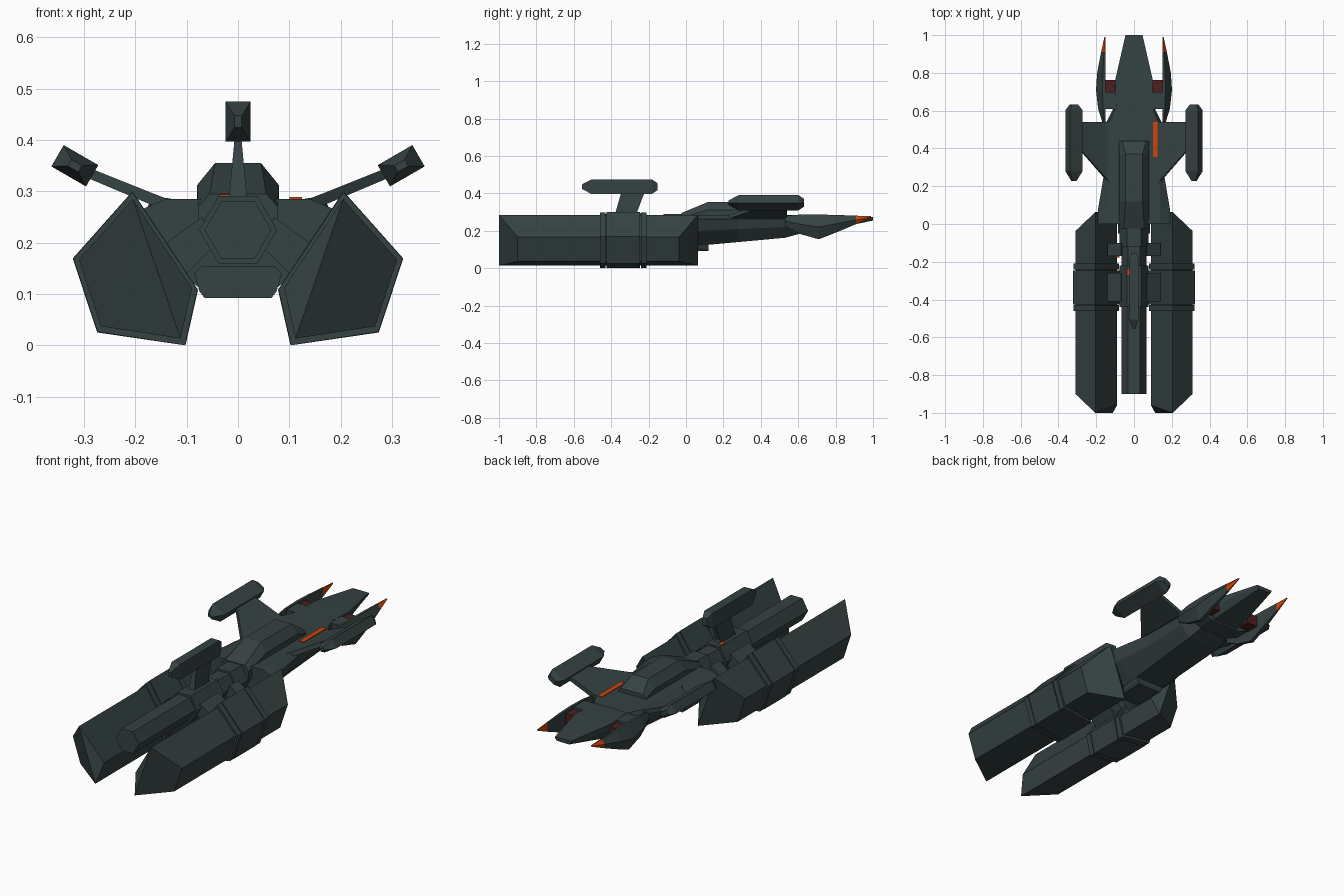
import bpy, bmesh, math
from mathutils import Matrix


def material(name, rgb):
    m = bpy.data.materials.new(name)
    m.diffuse_color = (*rgb, 1)
    return m


SLATE = material("dark slate", (0.036, 0.054, 0.054))
ORANGE = material("glow orange", (0.62, 0.06, 0.004))
RED = material("dark red", (0.075, 0.014, 0.014))


def loft(name, rings, mats=(SLATE,), rule=None, turn=0, move=(0, 0, 0)):
    """Skin a list of equal-length rings and close both ends with fans."""
    bm = bmesh.new()
    vs = [[bm.verts.new(p) for p in r] for r in rings]
    n = len(rings[0])
    for a, b in zip(vs, vs[1:]):
        for i in range(n):
            j = (i + 1) % n
            bm.faces.new((a[i], a[j], b[j], b[i]))
    for r in (vs[0], vs[-1]):
        for i in range(1, n - 1):
            bm.faces.new((r[0], r[i], r[i + 1]))
    bmesh.ops.recalc_face_normals(bm, faces=bm.faces)
    if rule:
        for f in bm.faces:
            f.material_index = rule(f.calc_center_median())
    bm.transform(Matrix.Translation(move) @ Matrix.Rotation(turn, 4, 'Y'))
    me = bpy.data.meshes.new(name)
    bm.to_mesh(me)
    bm.free()
    for m in mats:
        me.materials.append(m)
    ob = bpy.data.objects.new(name, me)
    bpy.context.collection.objects.link(ob)
    return ob


def sym(name, sections, **kw):
    """Loft along y from half profiles (half width, z), mirrored in x."""
    rings = []
    for y, half in sections:
        rings.append([(w, y, z) for w, z in half] +
                     [(-w, y, z) for w, z in reversed(half)])
    return loft(name, rings, **kw)


def box(name, x0, x1, y0, y1, z0, z1, mat=SLATE):
    return loft(name, [[(x0, y, z0), (x1, y, z0), (x1, y, z1), (x0, y, z1)]
                       for y in (y0, y1)], mats=(mat,))


def hexagon(name, r, y0, y1, cz=0.225):
    return loft(name, [[(r * math.cos(k * math.pi / 3), y,
                         cz + r * math.sin(k * math.pi / 3)) for k in range(6)]
                       for y in (y0, y1)])


# Big engine pods with slanted ends, and clamp bands around them
PROFILE = [(0.205, 0.285), (0.310, 0.167), (0.267, 0.037), (0.112, 0.0135), (0.090, 0.112)]
INSET = [0, 0.1, 0.1, 0, 0.04]
for s, side in ((1, "right"), (-1, "left")):
    loft(side + "_engine_pod",
         [[(s * x, -1 + d, z) for (x, z), d in zip(PROFILE, INSET)],
          [(s * x, 0.063 - d, z) for (x, z), d in zip(PROFILE, INSET)]])
    for k, (y0, y1, g) in enumerate(((-0.46, -0.43, 1.1), (-0.425, -0.245, 1.11),
                                     (-0.24, -0.21, 1.1))):
        loft(f"{side}_band_{k}",
             [[(s * (0.2 + (x - 0.2) * g), y, max(0, 0.145 + (z - 0.145) * g))
               for x, z in PROFILE] for y in (y0, y1)])
    # brackets between barrel and pods
    for k, (y0, y1) in enumerate(((-0.41, -0.26), (-0.17, -0.10))):
        loft(f"{side}_bracket_{k}",
             [[(s * 0.05, y, 0.19), (s * 0.12, y, 0.12), (s * 0.14, y, 0.20),
               (s * 0.07, y, 0.25)] for y in (y0, y1)])

# Central barrel and its sleeves
hexagon("barrel", 0.065, -0.9, 0.06)
hexagon("barrel_sleeve", 0.076, -0.44, -0.22)
hexagon("barrel_collar", 0.076, -0.12, 0.02)

# Main hull, belly block and canopy
sym("hull", [
    (0.00, [(0.14, 0.285), (0.195, 0.262), (0.17, 0.20), (0.08, 0.115)]),
    (0.08, [(0.14, 0.285), (0.190, 0.262), (0.17, 0.20), (0.08, 0.122)]),
    (0.28, [(0.135, 0.285), (0.156, 0.262), (0.14, 0.21), (0.085, 0.14)]),
    (0.53, [(0.135, 0.285), (0.150, 0.262), (0.14, 0.22), (0.09, 0.163)]),
    (0.61, [(0.10, 0.285), (0.110, 0.262), (0.10, 0.23), (0.08, 0.185)]),
])
sym("belly_block", [(y, [(0.07, 0.155), (0.085, 0.14), (0.075, 0.105), (0.065, 0.092)])
                    for y in (-0.05, 0.12)])
sym("canopy", [
    (-0.025, [(0.055, 0.295), (0.078, 0.27), (0.078, 0.23)]),
    (0.12, [(0.045, 0.355), (0.080, 0.312), (0.08, 0.23)]),
    (0.37, [(0.045, 0.355), (0.080, 0.312), (0.08, 0.23)]),
    (0.44, [(0.065, 0.305), (0.080, 0.287), (0.08, 0.25)]),
])

# Tail: centre prong, cross block and red vents
sym("centre_prong", [
    (0.55, [(0.09, 0.284), (0.10, 0.25), (0.07, 0.185)]),
    (0.76, [(0.10, 0.284), (0.10, 0.25), (0.07, 0.205)]),
    (1.00, [(0.045, 0.274), (0.045, 0.266), (0.035, 0.255)]),
])
sym("tail_block", [(0.61, [(0.155, 0.283), (0.155, 0.22), (0.09, 0.19)]),
                   (0.70, [(0.155, 0.283), (0.155, 0.22), (0.09, 0.19)])])
for s, side in ((1, "right"), (-1, "left")):
    loft(side + "_vent", [[(s * 0.09, y, 0.215), (s * 0.153, y, 0.215),
                           (s * 0.153, y, 0.272), (s * 0.09, y, 0.272)]
                          for y in (0.69, 0.762)], mats=(RED,))
    # side blades with glowing tips: y, outer x, bottom z, top z
    blade = [(0.53, 0.165, 0.225, 0.280), (0.61, 0.190, 0.183, 0.287),
             (0.71, 0.201, 0.155, 0.287), (0.80, 0.195, 0.190, 0.285),
             (0.91, 0.174, 0.236, 0.281), (0.99, 0.157, 0.272, 0.278)]
    loft(side + "_blade",
         [[(s * 0.152, y, t), (s * (0.152 + (x - 0.152) * 0.3), y, t),
           (s * x, y, (b + t) / 2), (s * (0.153 + (x - 0.153) * 0.4), y, b),
           (s * 0.152, y, b)] for y, x, b, t in blade],
         mats=(SLATE, ORANGE), rule=lambda c: 1 if c.y > 0.91 else 0)
    # wing struts
    loft(side + "_wing",
         [[(s * 0.12, 0.20, 0.262), (s * 0.12, 0.54, 0.262),
           (s * 0.12, 0.54, 0.284), (s * 0.12, 0.20, 0.284)],
          [(s * 0.155, 0.24, 0.268), (s * 0.155, 0.54, 0.268),
           (s * 0.145, 0.54, 0.288), (s * 0.145, 0.24, 0.288)],
          [(s * 0.295, 0.40, 0.327), (s * 0.295, 0.54, 0.327),
           (s * 0.288, 0.54, 0.345), (s * 0.288, 0.40, 0.345)]])


# Three small pods: one on top, one on each wing
def small_pod(name, turn, move):
    loft(name, [[(sx * 0.024 * g, y, sz * 0.039 * g)
                 for sx, sz in ((-1, -1), (1, -1), (1, 1), (-1, 1))]
                for y, g in ((-0.202, 0.3), (-0.15, 1), (0.172, 1), (0.202, 0.5))],
         turn=turn, move=move)


small_pod("top_pod", 0, (0, -0.355, 0.436))
small_pod("right_wing_pod", math.radians(60), (0.318, 0.43, 0.35))
small_pod("left_wing_pod", math.radians(-60), (-0.318, 0.43, 0.35))
loft("top_strut", [[(-w, a, z), (w, a, z), (w, b, z), (-w, b, z)]
                   for w, a, b, z in ((0.018, -0.385, -0.25, 0.27),
                                      (0.016, -0.375, -0.26, 0.305),
                                      (0.006, -0.345, -0.22, 0.41))])

# Small orange lights
box("hull_light_strip", 0.10, 0.125, 0.355, 0.54, 0.282, 0.289, ORANGE)
box("front_light", -0.096, -0.076, -0.178, -0.170, 0.198, 0.222, ORANGE)
box("sleeve_light_top", -0.036, -0.016, -0.27, -0.24, 0.287, 0.294, ORANGE)
